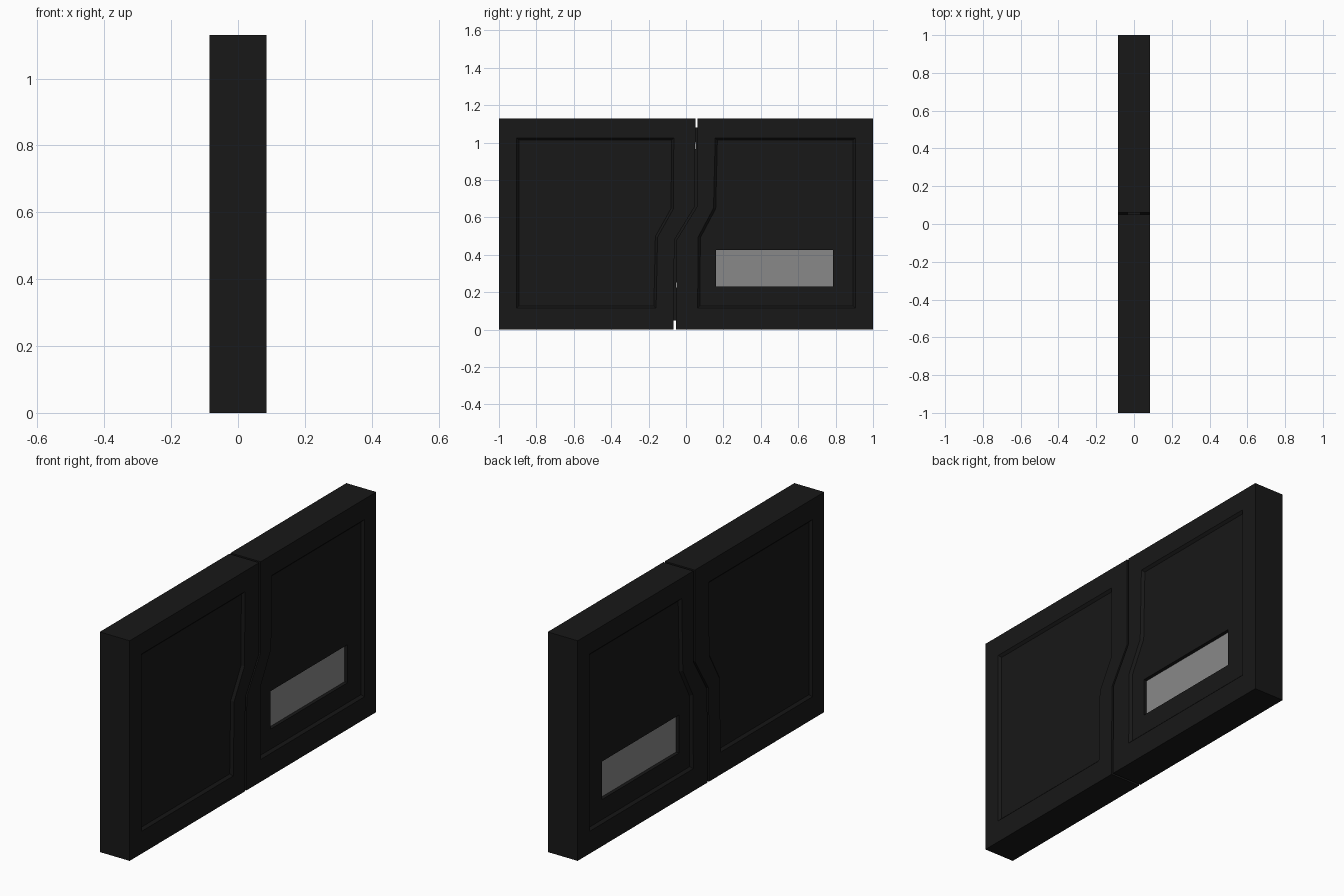
import bpy, bmesh

if "Cube" in bpy.data.objects:
    bpy.data.objects.remove(bpy.data.objects["Cube"])

HALF = 0.085       # half thickness of the door
PANEL = 0.073      # x of the recessed panel face
GLASS = 0.055      # x of the window pane
GAP = 0.006        # half width of the seam
H = 1.13
SEAM = [(0.056, H), (0.054, 0.66), (-0.056, 0.48), (-0.06, 0)]


def material(name, v):
    m = bpy.data.materials.new(name)
    m.diffuse_color = (v, v, v, 1)
    m.use_nodes = True
    m.node_tree.nodes["Principled BSDF"].inputs["Base Color"].default_value = m.diffuse_color
    return m


def make_object(name, bm, mat):
    bmesh.ops.recalc_face_normals(bm, faces=bm.faces)
    me = bpy.data.meshes.new(name)
    bm.to_mesh(me)
    bm.free()
    me.materials.append(mat)
    ob = bpy.data.objects.new(name, me)
    bpy.context.collection.objects.link(ob)
    return ob


def bridge(bm, a, b):
    n = len(a)
    for i in range(n):
        j = (i + 1) % n
        bm.faces.new((a[i], a[j], b[j], b[i]))


def inset(pts, d):
    # offset a clockwise (y, z) outline inwards
    from mathutils import Vector
    v = [Vector(p) for p in pts]
    out = []
    for i, p in enumerate(v):
        e1 = (p - v[i - 1]).normalized()
        e2 = (v[(i + 1) % len(v)] - p).normalized()
        n1, n2 = Vector((e1.y, -e1.x)), Vector((e2.y, -e2.x))
        out.append(tuple(p + (n1 + n2) * d / (1 + n1.dot(n2))))
    return out


def leaf(name, outer, panel, mat, window=None):
    # rings run from the outer rim, over the bevelled recess, to the centre
    rings = [(HALF, outer), (HALF, panel), (PANEL, inset(panel, 0.012))]
    if window:
        rings += [(PANEL, window), (GLASS - 0.005, window)]
    bm = bmesh.new()
    rims = []
    for s in (1, -1):
        loops = [[bm.verts.new((s * x, y, z)) for y, z in pts] for x, pts in rings]
        for a, b in zip(loops, loops[1:]):
            bridge(bm, a, b)
        if not window:
            bm.faces.new(loops[-1])
        rims.append((loops[0], loops[-1]))
    bridge(bm, rims[0][0], rims[1][0])
    if window:
        bridge(bm, rims[0][1], rims[1][1])
    return make_object(name, bm, mat)


def extrude_strip(name, a, b, half, mat):
    # slab between two (y, z) polylines, symmetric in x
    bm = bmesh.new()
    outline = a + b[::-1]
    f = [[bm.verts.new((x, y, z)) for y, z in outline] for x in (half, -half)]
    bridge(bm, f[0], f[1])
    n = len(outline)
    for ring in f:
        for i in range(len(a) - 1):
            bm.faces.new((ring[i], ring[i + 1], ring[n - 2 - i], ring[n - 1 - i]))
    return make_object(name, bm, mat)


dark = material("dark_metal", 0.009)
grey = material("window_grey", 0.25)


def shifted(pts, d):
    return [(y + d, z) for y, z in pts]


# left leaf, plain recessed panel
leaf("left_door_leaf",
     [(-1, H)] + shifted(SEAM, -GAP) + [(-1, 0)],
     [(-0.905, 1.025), (-0.065, 1.025), (-0.068, 0.645), (-0.152, 0.495),
      (-0.16, 0.115), (-0.905, 0.115)], dark)

# right leaf, recessed panel with a window opening
r = shifted(SEAM, GAP)
leaf("right_door_leaf",
     [r[0], (1, H), (1, 0), r[3], r[2], r[1]],
     [(0.156, 1.025), (0.905, 1.025), (0.905, 0.115),
      (0.062, 0.115), (0.065, 0.495), (0.147, 0.65)], dark,
     [(0.16, 0.425), (0.785, 0.425), (0.785, 0.23),
      (0.16, 0.23), (0.16, 0.3), (0.16, 0.36)])

# window pane
extrude_strip("window_pane", [(0.16, 0.425), (0.16, 0.23)],
              [(0.785, 0.425), (0.785, 0.23)], GLASS, grey)

# interlocking tongue filling the seam, short of both ends
tongue = [(0.056, 1.08)] + SEAM[1:3] + [(-0.06, 0.05)]
extrude_strip("seam_tongue", shifted(tongue, -GAP), shifted(tongue, GAP), 0.035, dark)
